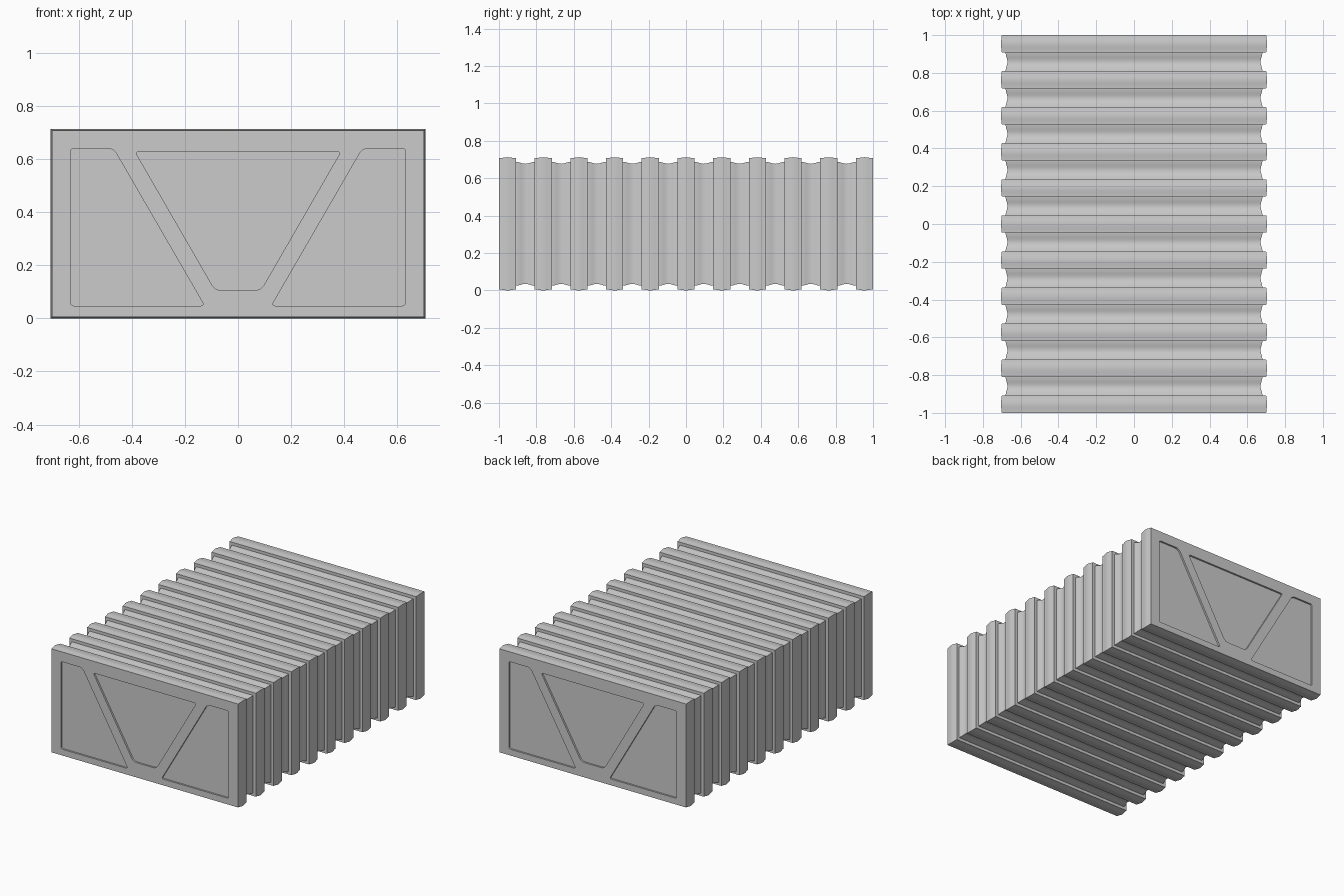
import bpy, bmesh, math
from mathutils import Vector

if "Cube" in bpy.data.objects:
    bpy.data.objects.remove(bpy.data.objects["Cube"])

HALF_W, HEIGHT = 0.705, 0.712
RIBS, RIB_W = 11, 0.092
PITCH = (2 - RIB_W) / (RIBS - 1)
STEPS = 8


def add_object(name, bm):
    bmesh.ops.recalc_face_normals(bm, faces=bm.faces)
    mesh = bpy.data.meshes.new(name)
    bm.to_mesh(mesh)
    bm.free()
    obj = bpy.data.objects.new(name, mesh)
    bpy.context.collection.objects.link(obj)
    return obj


def loft(name, rings):
    """Skin closed rings of points and cap both ends."""
    bm = bmesh.new()
    loops = [[bm.verts.new(p) for p in ring] for ring in rings]
    n = len(loops[0])
    for a, b in zip(loops, loops[1:]):
        for i in range(n):
            j = (i + 1) % n
            bm.faces.new((a[i], a[j], b[j], b[i]))
    bm.faces.new(loops[0])
    bm.faces.new(loops[-1])
    return add_object(name, bm)


def rounded(corners):
    """Round each (x, z, offset) corner with a short curve."""
    out = []
    for i, (x, z, off) in enumerate(corners):
        p = Vector((x, z))
        a = Vector(corners[i - 1][:2])
        b = Vector(corners[(i + 1) % len(corners)][:2])
        a = p + (a - p).normalized() * off
        b = p + (b - p).normalized() * off
        for k in range(6):
            t = k / 5
            out.append(a * (1 - t) ** 2 + p * 2 * t * (1 - t) + b * t * t)
    return out


# Corrugated body: inset along y, ribs crowned, grooves hollowed
stations = []
for r in range(RIBS):
    start = -1 + r * PITCH
    for k in range(STEPS + 1):
        s = math.sin(math.pi * k / STEPS) ** 2
        stations.append((start + RIB_W * k / STEPS, 0.005 * (1 - s)))
    if r < RIBS - 1:
        for k in range(STEPS + 1):
            s = math.sin(math.pi * k / STEPS) ** 2
            y = start + RIB_W + (PITCH - RIB_W) * k / STEPS
            stations.append((y, 0.025 + 0.010 * s))

rings = [[(-HALF_W + d, y, d), (HALF_W - d, y, d),
          (HALF_W - d, y, HEIGHT - d), (-HALF_W + d, y, HEIGHT - d)]
         for y, d in stations]
body = loft("ribbed_body", rings)

# Recessed end panels: two side panels and a middle one, on both ends
side = [(-0.63, 0.64, 0.014), (-0.469, 0.64, 0.025),
        (-0.126, 0.047, 0.016), (-0.63, 0.047, 0.014)]
middle = [(-0.387, 0.627, 0.016), (0.387, 0.627, 0.016),
          (0.086, 0.105, 0.025), (-0.086, 0.105, 0.025)]
panels = [side, [(-x, z, o) for x, z, o in side], middle]
DEPTH = 0.012
cutters = []
for end in (-1, 1):
    for panel in panels:
        outline = rounded(panel)
        cutters.append(loft("panel_cutter", [
            [(p.x, end * y, p.y) for p in outline] for y in (1 - DEPTH, 1.05)]))

bpy.context.view_layer.objects.active = body
for cutter in cutters:
    mod = body.modifiers.new("panel_recess", 'BOOLEAN')
    mod.operation = 'DIFFERENCE'
    mod.solver = 'EXACT'
    mod.object = cutter
    bpy.ops.object.modifier_apply(modifier=mod.name)
    bpy.data.objects.remove(cutter)

# Smooth the corrugation, keep edges crisp
bpy.ops.object.select_all(action='DESELECT')
body.select_set(True)
bpy.ops.object.shade_smooth_by_angle(angle=math.radians(30))
